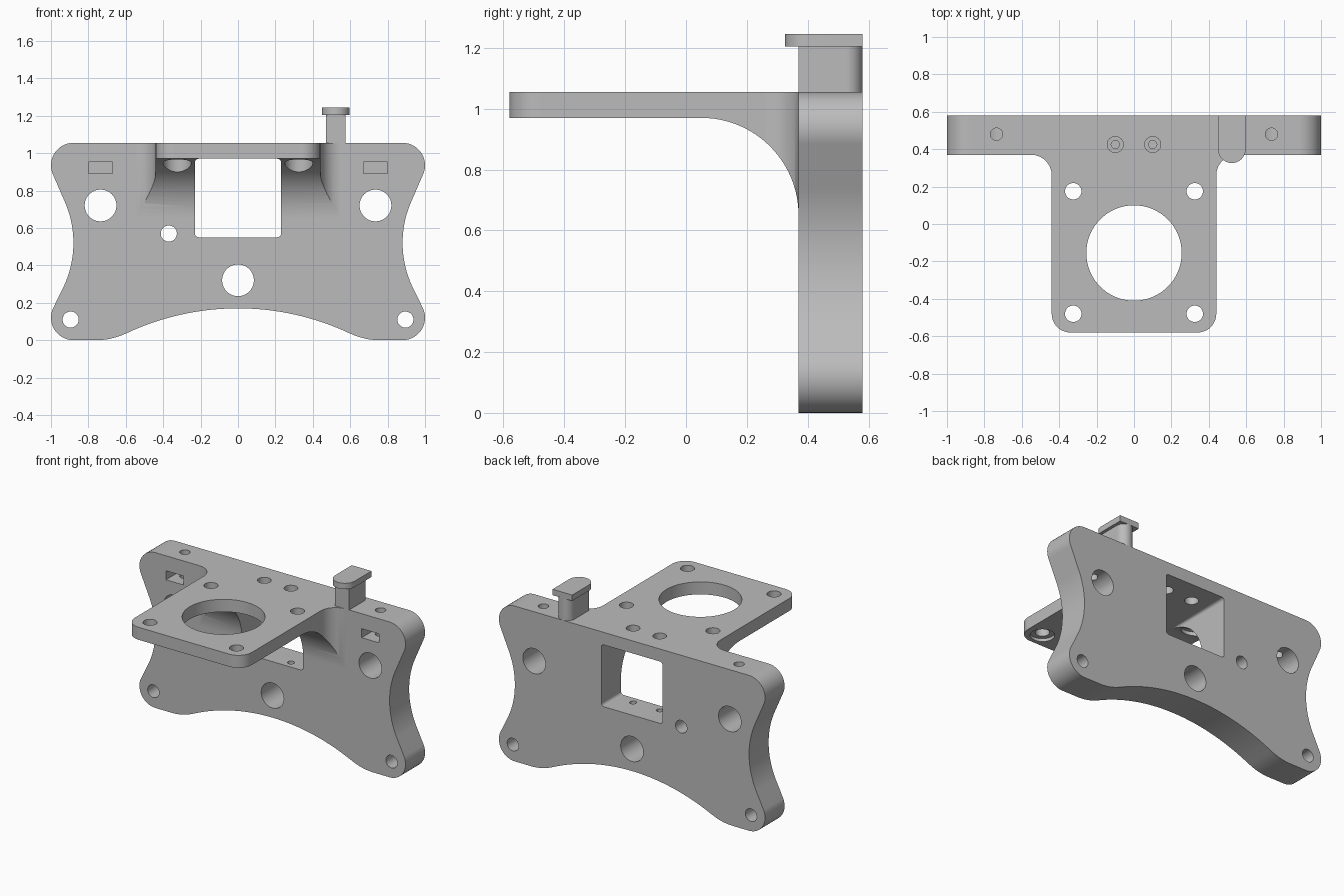
import bpy, bmesh
from math import radians, cos, sin
from mathutils import Vector

if "Cube" in bpy.data.objects:
    bpy.data.objects.remove(bpy.data.objects["Cube"], do_unlink=True)

grey = bpy.data.materials.new("plain grey")
grey.use_nodes = True
grey.diffuse_color = (0.5, 0.5, 0.5, 1)
grey.node_tree.nodes["Principled BSDF"].inputs["Base Color"].default_value = (0.5, 0.5, 0.5, 1)

BACK, FACE, FRONT = 0.58, 0.37, -0.58
TOP, UNDER = 1.055, 0.97


def arc(cx, cy, r, a0, a1, n=14):
    steps = [radians(a0 + (a1 - a0) * i / n) for i in range(n + 1)]
    return [(cx + r * cos(a), cy + r * sin(a)) for a in steps]


def mirrored(half):
    return half + [(-x, y) for x, y in reversed(half) if x > 1e-5]


def prism(name, outline, axis, lo, hi):
    """Extrude a 2D outline along x, y or z."""
    place = {"x": lambda a, b, d: (d, a, b),
             "y": lambda a, b, d: (a, d, b),
             "z": lambda a, b, d: (a, b, d)}[axis]
    bm = bmesh.new()
    face = bm.faces.new([bm.verts.new(place(a, b, lo)) for a, b in outline])
    new = bmesh.ops.extrude_face_region(bm, geom=[face])["geom"]
    bmesh.ops.translate(bm, vec=Vector(place(0, 0, hi - lo)),
                        verts=[v for v in new if isinstance(v, bmesh.types.BMVert)])
    bmesh.ops.recalc_face_normals(bm, faces=bm.faces)
    mesh = bpy.data.meshes.new(name)
    bm.to_mesh(mesh)
    bm.free()
    mesh.materials.append(grey)
    ob = bpy.data.objects.new(name, mesh)
    bpy.context.collection.objects.link(ob)
    return ob


def select(ob):
    bpy.ops.object.select_all(action="DESELECT")
    ob.select_set(True)
    bpy.context.view_layer.objects.active = ob


def combine(target, tool, operation="DIFFERENCE"):
    select(target)
    mod = target.modifiers.new("combine", "BOOLEAN")
    mod.operation, mod.solver, mod.object = operation, "EXACT", tool
    bpy.ops.object.modifier_apply(modifier=mod.name)
    bpy.data.objects.remove(tool, do_unlink=True)


def drill(target, axis, a, b, r, lo, hi, n=40):
    combine(target, prism("drill", arc(a, b, r, 0, 360, n)[:-1], axis, lo, hi))


def box(x0, x1, z0, z1, r=0.0):
    if not r:
        return [(x0, z0), (x1, z0), (x1, z1), (x0, z1)]
    return (arc(x1 - r, z0 + r, r, -90, 0, 5) + arc(x1 - r, z1 - r, r, 0, 90, 5)
            + arc(x0 + r, z1 - r, r, 90, 180, 5) + arc(x0 + r, z0 + r, r, 180, 270, 5))


# Upright plate with waisted sides and an arched bottom
half = (arc(0, -1.23, 1.4, 90, 65) + arc(0.758, 0.37, 0.37, 245, 270, 8)
        + arc(0.88, 0.12, 0.12, -90, 25) + arc(1.43, 0.52, 0.55, 205, 155, 20)
        + arc(0.88, TOP - 0.12, 0.12, -25, 90))
body = prism("mounting_bracket", mirrored(half), "y", FACE, BACK)

# Shelf with side fillets, hollowed below to leave a curved gusset
half = arc(0.34, FRONT + 0.1, 0.1, -90, 0) + arc(0.55, 0.26, 0.11, 180, 90) + [(0.55, 0.45)]
shelf = prism("shelf", mirrored(half), "z", 0.6, TOP)
hollow = arc(0.05, 0.65, 0.32, 90, 0, 24) + [(FACE, 0.4), (-1, 0.4), (-1, UNDER)]
combine(shelf, prism("hollow", hollow, "x", -1, 1))
combine(body, shelf, "UNION")

# Window through plate and gusset
combine(body, prism("window", box(-0.23, 0.23, 0.55, UNDER, 0.02), "y", -0.1, 0.8))

# Plate holes
drill(body, "y", 0, 0.32, 0.085, 0.2, 0.8)
drill(body, "y", -0.37, 0.57, 0.043, 0.2, 0.8)
for s in (-1, 1):
    drill(body, "y", s * 0.735, 0.72, 0.085, 0.2, 0.8)
    drill(body, "y", s * 0.895, 0.11, 0.043, 0.2, 0.8)
    # Nut slot and its clamping screw hole
    x = s * 0.735
    combine(body, prism("slot", box(x - 0.065, x + 0.065, 0.892, 0.953), "y", 0.2, 0.54))
    drill(body, "z", x, 0.48, 0.033, 0.72, 1.2, 24)
    # Screw holes above and below the window
    drill(body, "z", s * 0.1, 0.425, 0.043, 0.9, 1.2, 24)
    drill(body, "z", s * 0.1, 0.425, 0.022, 0.43, 0.7, 24)
    # Counterbored shelf corner holes
    for y in (-0.48, 0.175):
        drill(body, "z", s * 0.325, y, 0.044, 0.9, 1.2)
        drill(body, "z", s * 0.325, y, 0.075, 0.5, 0.99)

# Large round opening in the shelf
drill(body, "z", 0, -0.155, 0.255, 0.9, 1.2, 72)

# Hook post: stem rounded at the back, cap rounded at the front
stem = prism("post_stem", [(0.47, FACE), (0.576, FACE)]
             + arc(0.523, BACK - 0.053, 0.053, 0, 180, 20), "z", TOP, 1.205)
cap = prism("post_cap", [(0.597, BACK), (0.449, BACK)]
            + arc(0.523, 0.4, 0.074, 180, 360, 24), "z", 1.205, 1.245)

for ob in (body, stem, cap):
    select(ob)
    bpy.ops.object.shade_smooth_by_angle(angle=radians(30))
    mod = ob.modifiers.new("even shading", "WEIGHTED_NORMAL")
    mod.keep_sharp = True
